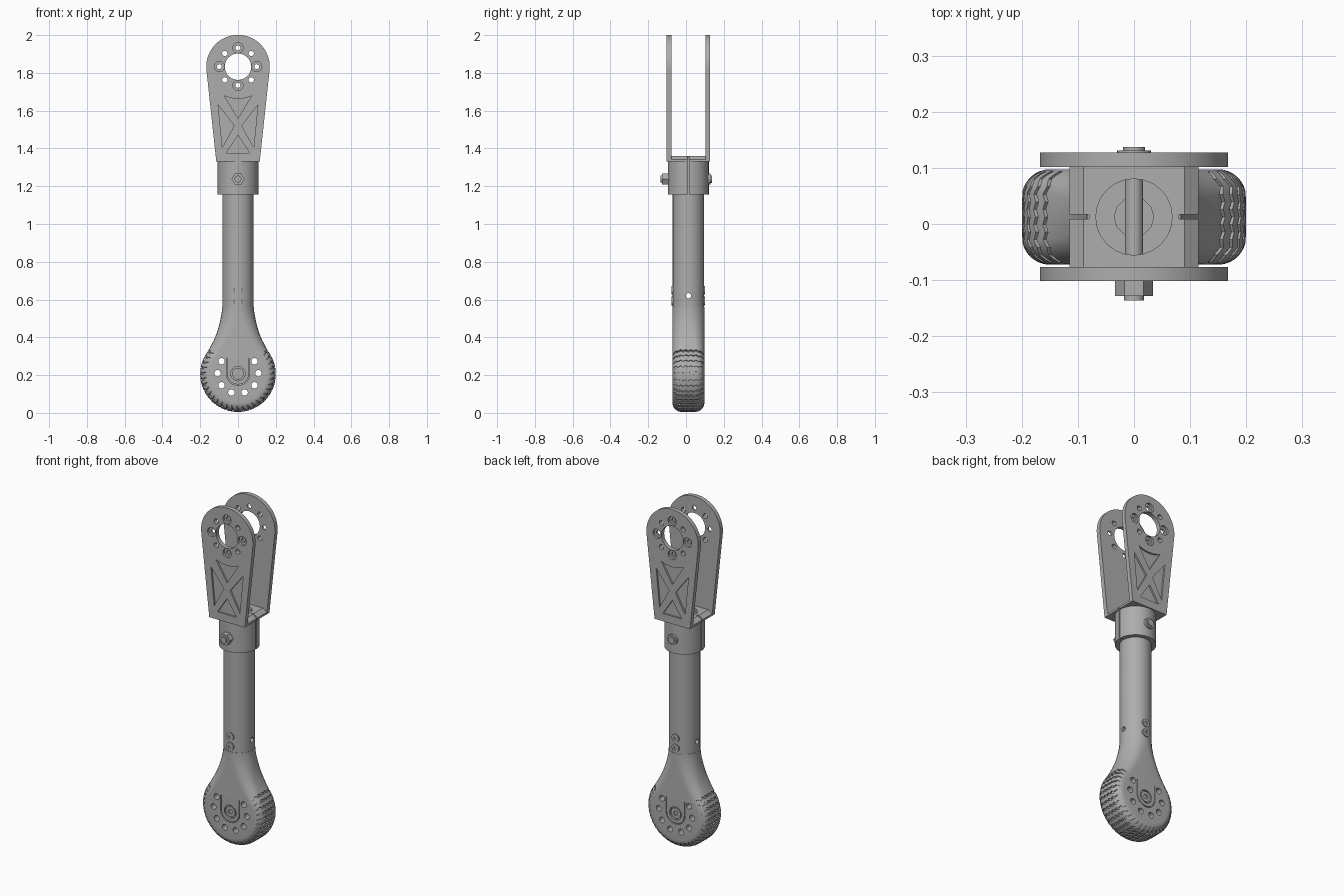
import bpy, bmesh
from math import sin, cos, pi, radians, sqrt

if "Cube" in bpy.data.objects:
    bpy.data.objects.remove(bpy.data.objects["Cube"])

YC = 0.0125          # depth of the tube axis
grey = bpy.data.materials.new("grey metal")
grey.use_nodes = True
grey.diffuse_color = (0.42, 0.42, 0.42, 1)
grey.node_tree.nodes["Principled BSDF"].inputs["Base Color"].default_value = grey.diffuse_color


def finish(name, bm):
    bmesh.ops.remove_doubles(bm, verts=bm.verts, dist=0.0002)
    bmesh.ops.recalc_face_normals(bm, faces=bm.faces)
    me = bpy.data.meshes.new(name)
    bm.to_mesh(me)
    bm.free()
    me.materials.append(grey)
    ob = bpy.data.objects.new(name, me)
    bpy.context.collection.objects.link(ob)
    return ob


def select(ob):
    bpy.ops.object.select_all(action='DESELECT')
    ob.select_set(True)
    bpy.context.view_layer.objects.active = ob


def smooth(ob, angle=35):
    select(ob)
    bpy.ops.object.shade_smooth_by_angle(angle=radians(angle))


def prism(name, pts, y0, y1):
    """Extrude an x-z outline from y0 to y1."""
    bm = bmesh.new()
    a = [bm.verts.new((x, y0, z)) for x, z in pts]
    b = [bm.verts.new((x, y1, z)) for x, z in pts]
    bm.faces.new(a)
    bm.faces.new(b[::-1])
    for i in range(len(a)):
        j = (i + 1) % len(a)
        bm.faces.new((a[i], b[i], b[j], a[j]))
    return finish(name, bm)


def arc(r, x, z, start, end, n):
    return [(x + r * cos(radians(start + (end - start) * i / n)),
             z + r * sin(radians(start + (end - start) * i / n))) for i in range(n + 1)]


def disc(name, r, x, z, y0, y1, n=24):
    return prism(name, arc(r, x, z, 0, 360, n)[:-1], y0, y1)


def upright(name, r, z0, z1, n=48):
    bpy.ops.mesh.primitive_cylinder_add(vertices=n, radius=r, depth=z1 - z0,
                                        location=(0, YC, (z0 + z1) / 2))
    ob = bpy.context.object
    ob.name = name
    ob.data.materials.append(grey)
    return ob


def box(name, x0, x1, y0, y1, z0, z1):
    return prism(name, [(x0, z0), (x1, z0), (x1, z1), (x0, z1)], y0, y1)


def cut(target, cutters):
    """Subtract all cutters from the target, then delete them."""
    select(cutters[0])
    for c in cutters:
        c.select_set(True)
    bpy.ops.object.join()
    tool = bpy.context.object
    tool.hide_render = True
    select(target)
    mod = target.modifiers.new("cut", 'BOOLEAN')
    mod.operation, mod.object, mod.solver, mod.use_self = 'DIFFERENCE', tool, 'EXACT', True
    bpy.ops.object.modifier_apply(modifier=mod.name)
    bpy.data.objects.remove(tool)


# Fork plates: tapered, round topped, with bearing hole, screw holes and truss pockets
HZ = 1.833
outline = [(-0.115, 1.33), (0.115, 1.33)] + arc(0.168, 0, HZ, -6, 186, 48)
top_pocket = [(0, 1.56), (0.072, 1.678)] + arc(0.17, 0, HZ, -65, -115, 8) + [(-0.072, 1.678)]
bottom_pocket = [(-0.062, 1.375), (0.062, 1.375), (0, 1.47)]
side_pocket = [(0.02, 1.52), (0.105, 1.63), (0.083, 1.405)]
for name, inner, side in (("front_plate", -0.077, -1), ("back_plate", 0.102, 1)):
    outer = inner + side * 0.025
    ys = (inner - side * 0.02, outer + side * 0.02)
    plate = prism(name, outline, inner, outer)
    tools = [disc("cutter", 0.07, 0, HZ, *ys, 40)]
    for k in range(4):
        a, b = k * pi / 2, k * pi / 2 + pi / 4
        tools.append(disc("cutter", 0.013, 0.099 * cos(a), HZ + 0.099 * sin(a), *ys))
        tools.append(disc("cutter", 0.014, 0.099 * cos(b), HZ + 0.099 * sin(b), *ys))
        tools.append(disc("cutter", 0.027, 0.099 * cos(a), HZ + 0.099 * sin(a),
                          outer - side * 0.013, ys[1]))
    mirrored = [(-x, z) for x, z in side_pocket]
    for p in (top_pocket, bottom_pocket, side_pocket, mirrored):
        tools.append(prism("cutter", p, outer - side * 0.01, ys[1]))
    cut(plate, tools)
    smooth(plate)

# Split clamp collar and the fork base above it
collar = upright("clamp_collar", 0.108, 1.157, 1.332)
base = prism("fork_base", [(-0.115, 1.33), (0.115, 1.33), (0.115, 1.342), (0.09, 1.36),
                           (-0.09, 1.36), (-0.115, 1.342)], -0.078, 0.103)
for ob in (collar, base):
    cut(ob, [upright("cutter", 0.0835, 1.1, 1.34)]
        + [box("cutter", min(s * 0.08, s * 0.14), max(s * 0.08, s * 0.14),
               YC - 0.004, YC + 0.004, 1.1, 1.4) for s in (-1, 1)])
    cut(ob, [upright("cutter", 0.068, 1.1, 1.4, 24)])
    smooth(ob)

# Hollow tube with a drilled cross hole near its lower end
tube = upright("leg_tube", 0.083, 0.55, 1.338)
cut(tube, [upright("cutter", 0.068, 1.1, 1.4, 24)])
cut(tube, [upright("cutter", 0.035, 0.75, 1.2, 12)])
bpy.ops.mesh.primitive_cylinder_add(vertices=20, radius=0.014, depth=0.3,
                                    location=(0, YC, 0.62), rotation=(0, pi / 2, 0))
cut(tube, [bpy.context.object])
smooth(tube)

# Clamp bolt: shank, hex nut in front, low round head behind
disc("bolt_shank", 0.016, 0, 1.238, -0.13, 0.12)
disc("bolt_nut", 0.034, 0, 1.238, -0.128, -0.085, 6)
smooth(disc("bolt_tip", 0.018, 0, 1.238, -0.136, -0.12))
smooth(disc("bolt_head", 0.03, 0, 1.238, 0.1, 0.131))
smooth(disc("bolt_head_crown", 0.02, 0, 1.238, 0.12, 0.137))

# Foot: round disc that flares up into the tube, with rounded shoulders
R, CZ, D = 0.2, 0.205, 0.085
rows = []
for x, z in arc(R, 0, CZ, -90, 36, 36):
    rows.append((x, z, -x / R, -(z - CZ) / R))
for x, z, n in ((0.145, 0.352, 0.4), (0.128, 0.385, 0.25), (0.113, 0.42, 0.12),
                (0.101, 0.46, 0.05), (0.092, 0.5, 0), (0.086, 0.535, 0), (0.0845, 0.56, 0)):
    rows.append((x, z, -1, -n))
bm = bmesh.new()
STEPS = 16


def ring(row, side):
    x, z, nx, nz = row
    t = min(1, max(0, (z - 0.28) / 0.28))
    rc = 0.05 + (D - 0.05) * t * t * (3 - 2 * t)
    out = []
    for j in range(STEPS + 1):
        phi = -pi / 2 + pi * j / STEPS
        inset = rc * (1 - cos(phi))
        flat = (D - rc) * (0 if j == STEPS / 2 else (1 if phi > 0 else -1))
        out.append(bm.verts.new((side * max(0, x + nx * inset), YC + flat + rc * sin(phi),
                                 z + nz * inset)))
    return out


right = [ring(r, 1) for r in rows]
left = [ring(r, -1) for r in rows]
for g in (right, left):
    for a, b in zip(g, g[1:]):
        for j in range(STEPS):
            bm.faces.new((a[j], a[j + 1], b[j + 1], b[j]))
for j in (0, STEPS):
    for i in range(len(rows) - 1):
        bm.faces.new((right[i][j], right[i + 1][j], left[i + 1][j], left[i][j]))
bm.faces.new(right[-1] + left[-1][::-1])
bmesh.ops.remove_doubles(bm, verts=bm.verts, dist=0.0002)
bmesh.ops.dissolve_degenerate(bm, dist=0.0002, edges=bm.edges)
foot = finish("foot", bm)

# Zigzag tread grooves around the rim
bm = bmesh.new()
GROOVES, WAVES = 29, 12
for g in range(GROOVES):
    mid = radians(-218 + 256 * g / (GROOVES - 1))
    prev = None
    for k in range(WAVES + 1):
        y = -0.081 + 0.162 * k / WAVES
        over = max(0, abs(y) - 0.035)
        surf = R - 0.05 + sqrt(0.05 ** 2 - over ** 2)
        a = mid + (0.02 if k % 2 else -0.02)
        cur = [bm.verts.new((r * cos(a + w), YC + y, CZ + r * sin(a + w)))
               for r, w in ((surf - 0.007, -0.025), (surf - 0.007, 0.025),
                            (R + 0.02, 0.025), (R + 0.02, -0.025))]
        if prev:
            for i in range(4):
                bm.faces.new((prev[i], prev[(i + 1) % 4], cur[(i + 1) % 4], cur[i]))
        if k in (0, WAVES):
            bm.faces.new(cur)
        prev = cur
cut(foot, [finish("cutter", bm)])

# Through holes, axle recesses and U-shaped grooves in both faces of the foot
tools = [disc("cutter", 0.017, s * 0.108 * cos(radians(a)), 0.21 + 0.108 * sin(radians(a)),
              -0.2, 0.2, 16) for a in (36, 0, -36, -71) for s in (-1, 1)]
u_line = ([(0.062, 0.29)] + arc(0.062, 0, 0.208, 0, -180, 20) + [(-0.062, 0.29), (-0.057, 0.29)]
          + arc(0.057, 0, 0.208, -180, 0, 20) + [(0.057, 0.29)])
for s in (-1, 1):
    face = YC + s * D
    tools.append(disc("cutter", 0.038, 0, 0.208, face - s * 0.012, face + s * 0.02, 32))
    tools.append(prism("cutter", u_line, face - s * 0.008, face + s * 0.02))
cut(foot, tools)
smooth(foot)

# Axle screws and rivets on both sides
for s, tag in ((-1, "front"), (1, "back")):
    face = YC + s * D
    for name, z, r, top, hole in (("axle_screw", 0.208, 0.031, -0.002, 0.014),
                                  ("upper_rivet", 0.65, 0.023, 0.003, 0.01),
                                  ("lower_rivet", 0.592, 0.023, 0.003, 0.01)):
        ob = disc(tag + "_" + name, r, 0, z, face - s * 0.02, face + s * top)
        cut(ob, [disc("cutter", hole, 0, z, face - s * 0.008, face + s * 0.02, 6)])
        smooth(ob)
